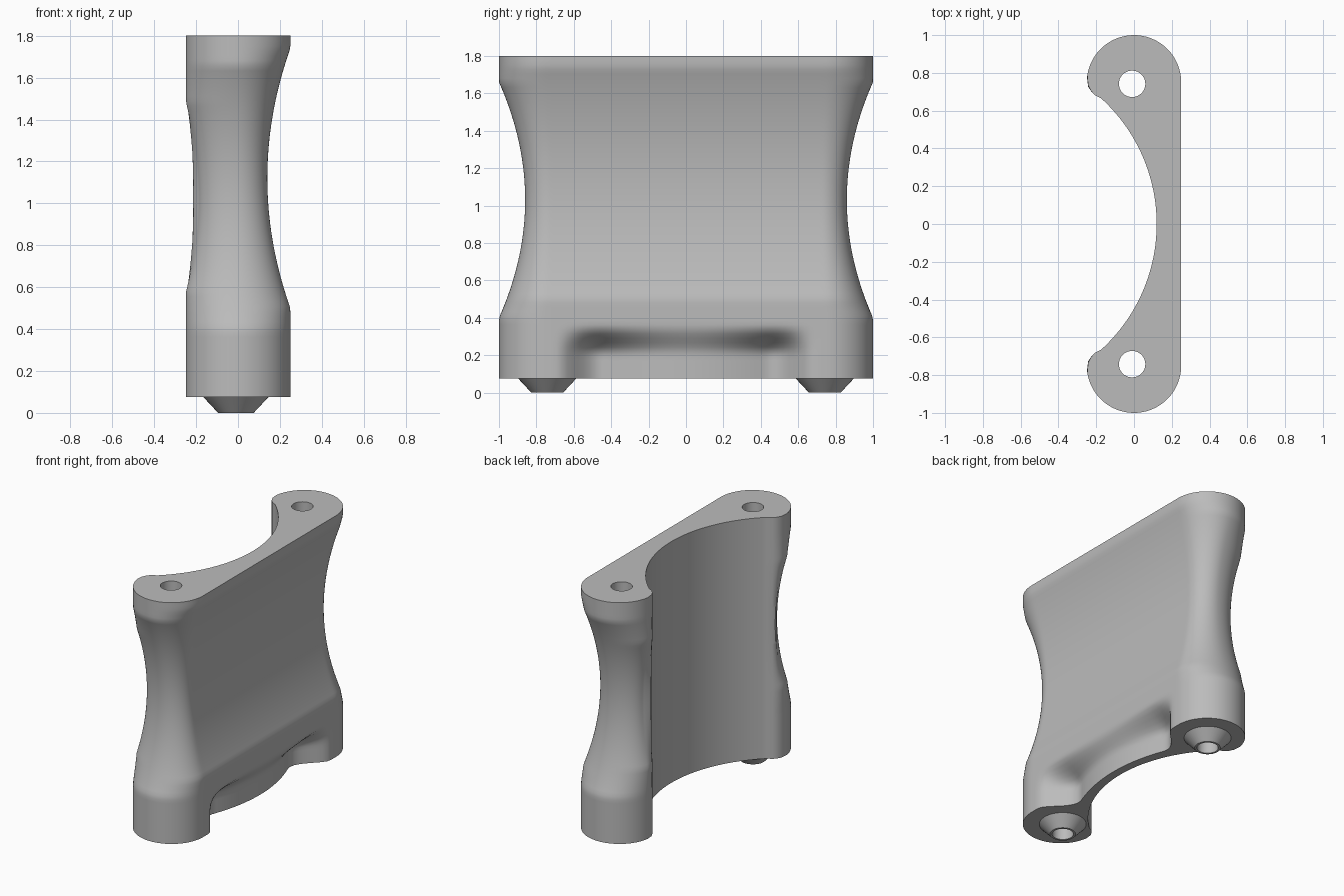
import bpy, bmesh, math

cube = bpy.data.objects.get("Cube")
if cube:
    bpy.data.objects.remove(cube, do_unlink=True)

grey = bpy.data.materials.new("plain grey")
grey.use_nodes = True
colour = (0.5, 0.5, 0.5, 1)
grey.diffuse_color = colour
grey.node_tree.nodes["Principled BSDF"].inputs["Base Color"].default_value = colour

BOTTOM, TOP = 0.075, 1.8
HOLE_X, HOLE_Y, HOLE_R = -0.01, 0.742, 0.07
SEGMENTS = 40


def smoothstep(a, b, v):
    t = min(1, max(0, (v - a) / (b - a)))
    return t * t * (3 - 2 * t)


def bump(z, centre, half):
    """Shallow arc: 1 at the centre, 0 beyond the half height."""
    return max(0, 1 - ((z - centre) / half) ** 2)


def finish(name, bm):
    bmesh.ops.recalc_face_normals(bm, faces=bm.faces)
    mesh = bpy.data.meshes.new(name)
    bm.to_mesh(mesh)
    bm.free()
    mesh.materials.append(grey)
    obj = bpy.data.objects.new(name, mesh)
    bpy.context.collection.objects.link(obj)
    bpy.ops.object.select_all(action='DESELECT')
    obj.select_set(True)
    bpy.context.view_layer.objects.active = obj
    bpy.ops.object.shade_smooth_by_angle(angle=math.radians(35))
    return obj


# Half of the plan outline: flat back, round boss, small fillet, concave arc
half = [(0.25, 0.75 * i / 26) for i in range(26)]
half += [(0.25 * math.cos(a), 0.75 + 0.25 * math.sin(a))
         for a in (math.radians(172 * i / 32) for i in range(33))]
outer_count = 26 + 17
half += [(-0.243, 0.735), (-0.227, 0.704), (-0.207, 0.682)]
ARC_R = 0.90
ARC_X = 0.12 - ARC_R
end_angle = math.asin(0.665 / ARC_R)
half += [(ARC_X + ARC_R * math.cos(a), ARC_R * math.sin(a))
         for a in (end_angle * (1 - i / 26) for i in range(27))]


def sculpt(i, x, y, z):
    """Apply the back scoop, end scoops and lower recess to an outline point."""
    if i < outer_count:
        x *= 1 - 0.11 * bump(z, 1.12, 0.62) / 0.25
        recess = (0.07 + 0.45 * y * y) * (1 - smoothstep(0.42, 0.69, y))
        x -= recess * (1 - smoothstep(0.20, 0.36, z))
    elif x < 0:
        x *= 1 - 0.06 * bump(z, 1.03, 0.45) / 0.25 * smoothstep(0.66, 0.80, y)
    if y > 0.7:
        y = 0.7 + (y - 0.7) * (1 - 0.14 * bump(z, 1.03, 0.63) / 0.3)
    return x, y


def outline(z):
    pts = [sculpt(i, x, y, z) for i, (x, y) in enumerate(half)]
    return pts + [(x, -y) for x, y in pts[-2:0:-1]]


def ring(bm, points, z):
    return [bm.verts.new((x, y, z)) for x, y in points]


def bridge(bm, a, b):
    n = len(a)
    for i in range(n):
        bm.faces.new((a[i], a[(i + 1) % n], b[(i + 1) % n], b[i]))


def circle(r, cy):
    return [(HOLE_X + r * math.cos(math.tau * i / SEGMENTS),
             cy + r * math.sin(math.tau * i / SEGMENTS)) for i in range(SEGMENTS)]


def loop_edges(bm, verts):
    return [bm.edges.get((verts[i - 1], verts[i])) for i in range(len(verts))]


# Bracket body: stacked outlines with two bored holes
bm = bmesh.new()
LEVELS = 72
heights = [BOTTOM + (TOP - BOTTOM) * i / LEVELS for i in range(LEVELS + 1)]
rings = [ring(bm, outline(z), z) for z in heights]
for lower, upper in zip(rings, rings[1:]):
    bridge(bm, lower, upper)
ends = {BOTTOM: [rings[0]], TOP: [rings[-1]]}
for side in (-1, 1):
    low = ring(bm, circle(HOLE_R, side * HOLE_Y), BOTTOM)
    high = ring(bm, circle(HOLE_R, side * HOLE_Y), TOP)
    bridge(bm, low, high)
    ends[BOTTOM].append(low)
    ends[TOP].append(high)
for loops in ends.values():
    edges = [e for loop in loops for e in loop_edges(bm, loop)]
    bmesh.ops.triangle_fill(bm, use_beauty=True, use_dissolve=False,
                            edges=edges, normal=(0, 0, 1))
finish("bracket_body", bm)

# Hollow tapered pegs under each boss
for side, name in ((-1, "front_peg"), (1, "back_peg")):
    bm = bmesh.new()
    profile = [(HOLE_R, BOTTOM), (HOLE_R, 0), (0.085, 0), (0.155, BOTTOM)]
    loops = [ring(bm, circle(r, side * HOLE_Y), z) for r, z in profile]
    for i in range(4):
        bridge(bm, loops[i], loops[(i + 1) % 4])
    finish(name, bm)
